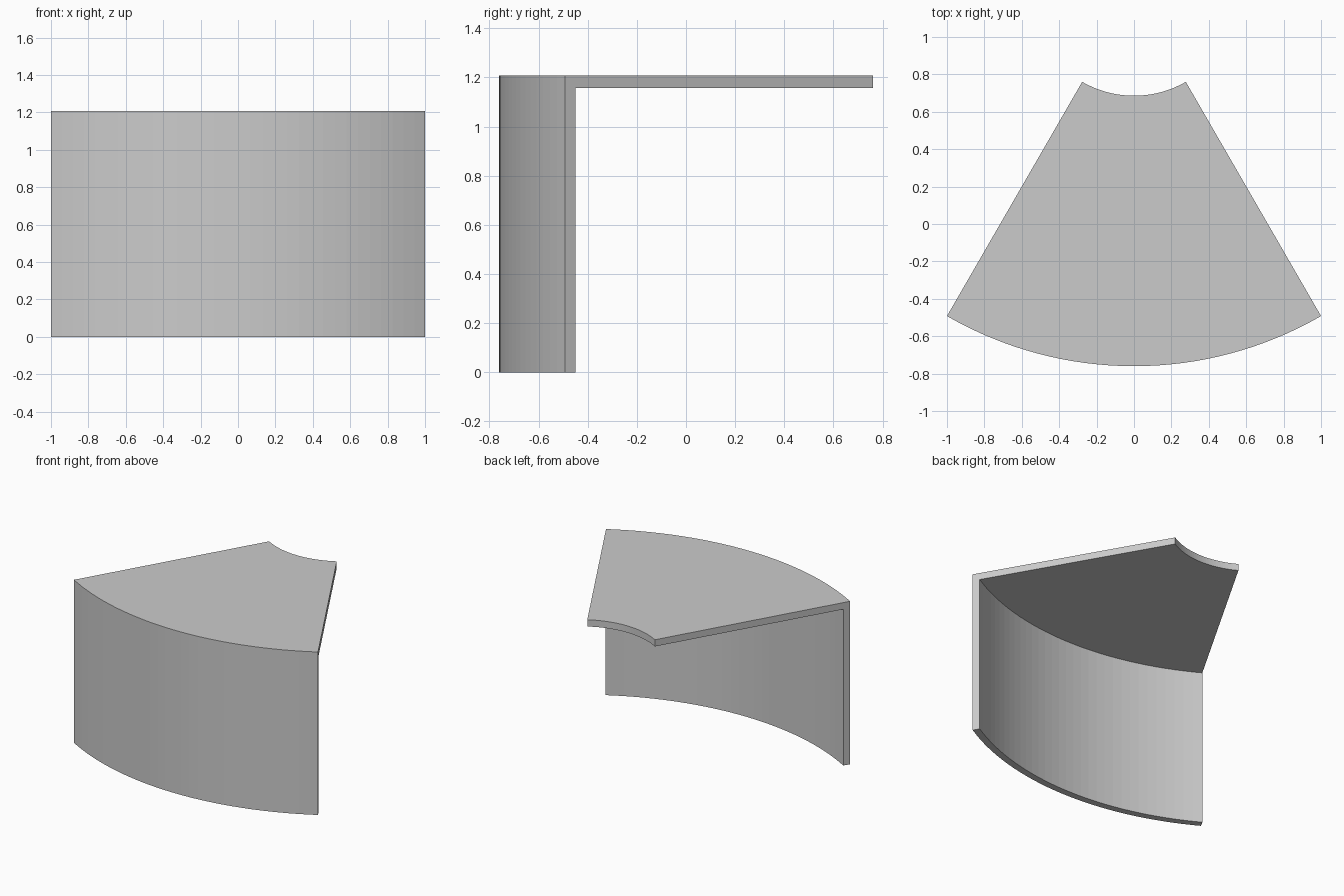
import bpy, bmesh, math
from mathutils import Vector

cube = bpy.data.objects.get("Cube")
if cube:
    bpy.data.objects.remove(cube, do_unlink=True)

OUTER, INNER = 2.0, 0.554    # radii of the sector
THICK, HEIGHT = 0.05, 1.207
HALF = math.radians(30)
STEPS = 32
AXIS_Y = (OUTER + INNER * math.cos(HALF)) / 2

grey = bpy.data.materials.new("plain_grey")
grey.use_nodes = True
colour = (0.6, 0.6, 0.6, 1)
grey.diffuse_color = colour
grey.node_tree.nodes["Principled BSDF"].inputs["Base Color"].default_value = colour

# L-shaped section (radius, height): top slab with a curved front panel
section = [(INNER, HEIGHT), (OUTER, HEIGHT), (OUTER, 0), (OUTER - THICK, 0),
           (OUTER - THICK, HEIGHT - THICK), (INNER, HEIGHT - THICK)]

# Sweep the section around the upright axis, leaving both ends capped
bm = bmesh.new()
rings = []
for i in range(STEPS + 1):
    a = HALF * (2 * i / STEPS - 1)
    rings.append([bm.verts.new(Vector((r * math.sin(a), AXIS_Y - r * math.cos(a), z)))
                  for r, z in section])
for a, b in zip(rings, rings[1:]):
    for j in range(len(section)):
        k = (j + 1) % len(section)
        bm.faces.new((a[j], a[k], b[k], b[j]))
bm.faces.new(rings[0])
bm.faces.new(rings[-1])
bmesh.ops.recalc_face_normals(bm, faces=bm.faces)

mesh = bpy.data.meshes.new("curved_counter")
bm.to_mesh(mesh)
bm.free()
mesh.materials.append(grey)
counter = bpy.data.objects.new("curved_counter", mesh)
bpy.context.collection.objects.link(counter)
